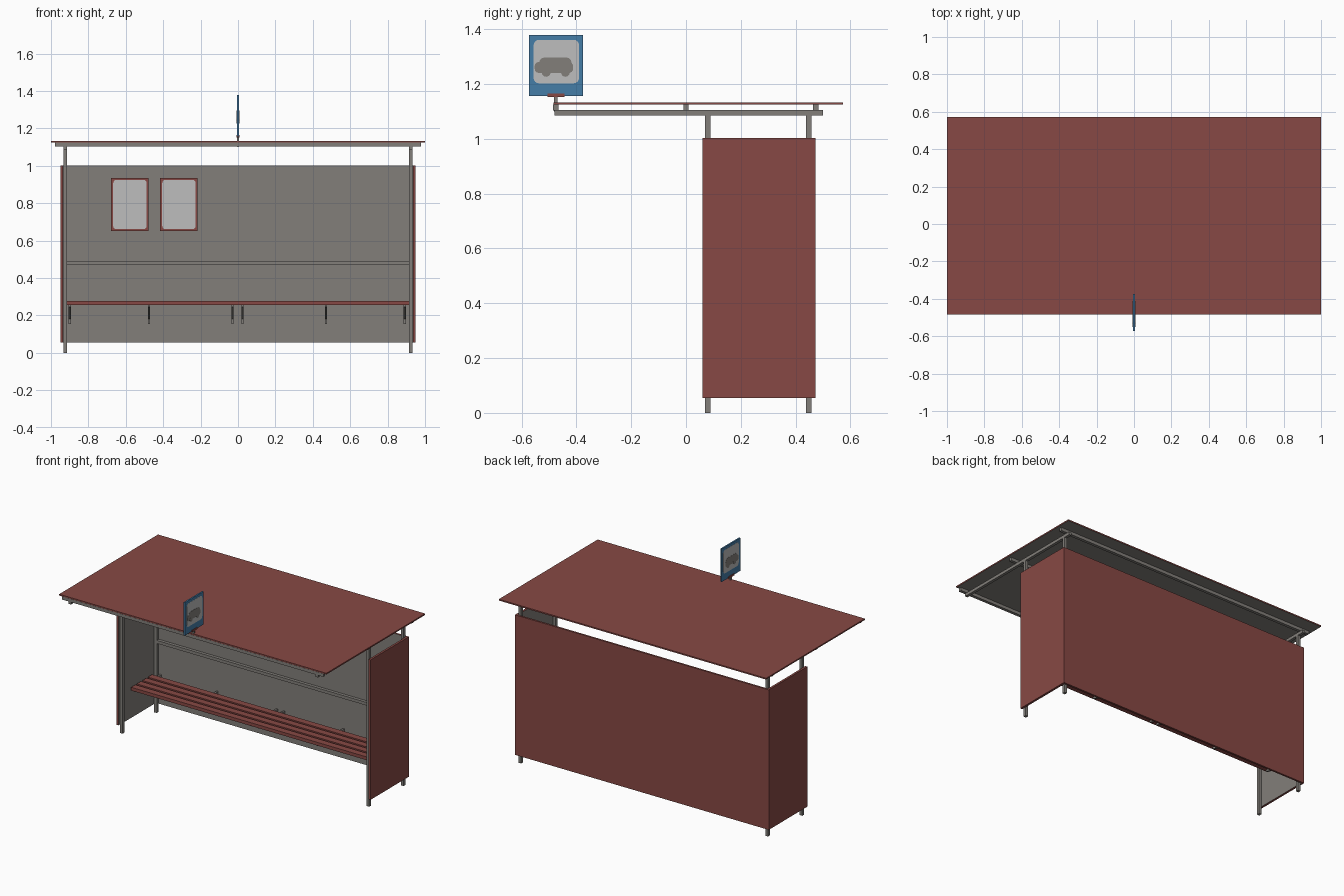
import bpy, bmesh, math
from mathutils import Vector

if "Cube" in bpy.data.objects:
    bpy.data.objects.remove(bpy.data.objects["Cube"])


def material(name, rgb):
    m = bpy.data.materials.new(name)
    m.diffuse_color = (*rgb, 1)
    m.use_nodes = True
    m.node_tree.nodes["Principled BSDF"].inputs["Base Color"].default_value = m.diffuse_color
    return m


RED = material("brick red", (0.245, 0.066, 0.058))
GREY = material("warm grey", (0.225, 0.212, 0.195))
LIGHT = material("light grey", (0.51, 0.51, 0.51))
BLUE = material("sign blue", (0.06, 0.205, 0.39))


def finish(name, bm, mats):
    bmesh.ops.recalc_face_normals(bm, faces=bm.faces)
    me = bpy.data.meshes.new(name)
    bm.to_mesh(me)
    bm.free()
    for m in mats:
        me.materials.append(m)
    ob = bpy.data.objects.new(name, me)
    bpy.context.collection.objects.link(ob)
    return ob


def box(name, x, y, z, mat, inner=None):
    """Box from ranges; faces pointing along 'inner' become grey."""
    bm = bmesh.new()
    bmesh.ops.create_cube(bm, size=1)
    for v in bm.verts:
        v.co = [r[0] if c < 0 else r[1] for c, r in zip(v.co, (x, y, z))]
    ob = finish(name, bm, [mat, GREY])
    if inner:
        for p in ob.data.polygons:
            p.material_index = int(p.normal.dot(Vector(inner)) > 0.5)
    return ob


def prism(name, pts, axis, a, b, mat):
    """Extrude a 2D outline along x (outline in y, z) or y (outline in x, z)."""
    bm = bmesh.new()
    place = (lambda p, t: (t, p[0], p[1])) if axis == 'x' else (lambda p, t: (p[0], t, p[1]))
    f = bm.faces.new([bm.verts.new(place(p, a)) for p in pts])
    r = bmesh.ops.extrude_face_region(bm, geom=[f])
    d = Vector(place((0, 0), b - a))
    bmesh.ops.translate(bm, vec=d, verts=[v for v in r['geom'] if isinstance(v, bmesh.types.BMVert)])
    return finish(name, bm, [mat])


def rounded(u0, u1, v0, v1, r, n=4):
    pts = []
    for k, (cu, cv) in enumerate(((u1 - r, v1 - r), (u0 + r, v1 - r), (u0 + r, v0 + r), (u1 - r, v0 + r))):
        for i in range(n + 1):
            t = (k + i / n) * math.pi / 2
            pts.append((cu + r * math.cos(t), cv + r * math.sin(t)))
    return pts


def circle(cu, cv, r, n=16):
    return [(cu + r * math.cos(2 * math.pi * i / n), cv + r * math.sin(2 * math.pi * i / n)) for i in range(n)]


# Roof sheet, grey underneath, on three cross beams
box("roof", (-1, 1), (-0.484, 0.573), (1.124, 1.133), RED, (0, 0, -1))
for i, y in enumerate((-0.475, 0.0, 0.473)):
    box(f"roof_cross_beam_{i}", (-0.978, 0.978), (y - 0.01, y + 0.01), (1.103, 1.124), GREY)

# Posts, cantilever arms and side panels on both sides
for s, side in ((-1, "left"), (1, "right")):
    xr = sorted((s * 0.914, s * 0.933))
    for y, n in ((0.08, "front"), (0.447, "back")):
        box(f"{side}_{n}_post", xr, (y - 0.01, y + 0.01), (0, 1.085), GREY)
    box(f"{side}_roof_arm", xr, (-0.479, 0.5), (1.084, 1.104), GREY)
    box(f"{side}_panel", sorted((s * 0.935, s * 0.95)), (0.06, 0.472), (0.055, 1.002), RED, (-s, 0, 0))

# Back wall and its rail
box("back_panel", (-0.936, 0.936), (0.459, 0.472), (0.055, 1.002), RED, (0, -1, 0))
box("back_rail", (-0.914, 0.914), (0.438, 0.46), (0.47, 0.491), GREY)

# Poster frames
for i, x in enumerate((-0.578, -0.316)):
    box(f"poster_frame_{i}", (x - 0.1, x + 0.1), (0.45, 0.46), (0.651, 0.935), RED)
    prism(f"poster_sheet_{i}", rounded(x - 0.089, x + 0.089, 0.662, 0.924, 0.015), 'y', 0.447, 0.451, LIGHT)

# Bench slats
for i in range(4):
    y = 0.165 + i * 0.06
    box(f"bench_slat_{i}", (-0.916, 0.916), (y, y + 0.045), (0.256, 0.278), RED)

# Triangular bench brackets on the wall
for i, x in enumerate((-0.9, -0.476, -0.029, 0.024, 0.47, 0.892)):
    prism(f"bench_bracket_{i}", [(0.18, 0.257), (0.18, 0.246), (0.435, 0.18), (0.435, 0.155),
                                 (0.46, 0.155), (0.46, 0.257)],
          'x', x - 0.006, x + 0.006, GREY)

# Stop sign on the roof edge
box("sign_stem", (-0.006, 0.006), (-0.481, -0.469), (1.1, 1.16), GREY)
box("sign_foot", (-0.008, 0.008), (-0.505, -0.444), (1.152, 1.165), RED)
box("sign_board", (-0.005, 0.005), (-0.573, -0.375), (1.156, 1.379), BLUE)
for s, side in ((-1, "left"), (1, "right")):
    prism(f"sign_face_{side}", rounded(-0.556, -0.39, 1.202, 1.361, 0.02), 'x', s * 0.004, s * 0.006, LIGHT)
    # Simple vehicle pictogram
    prism(f"pictogram_body_{side}", rounded(-0.552, -0.412, 1.24, 1.28, 0.015), 'x', s * 0.005, s * 0.007, GREY)
    prism(f"pictogram_cabin_{side}", rounded(-0.535, -0.418, 1.25, 1.296, 0.018), 'x', s * 0.005, s * 0.0072, GREY)
    for k, y in enumerate((-0.51, -0.44)):
        prism(f"pictogram_wheel_{side}_{k}", circle(y, 1.242, 0.016), 'x', s * 0.005, s * 0.0074, GREY)
